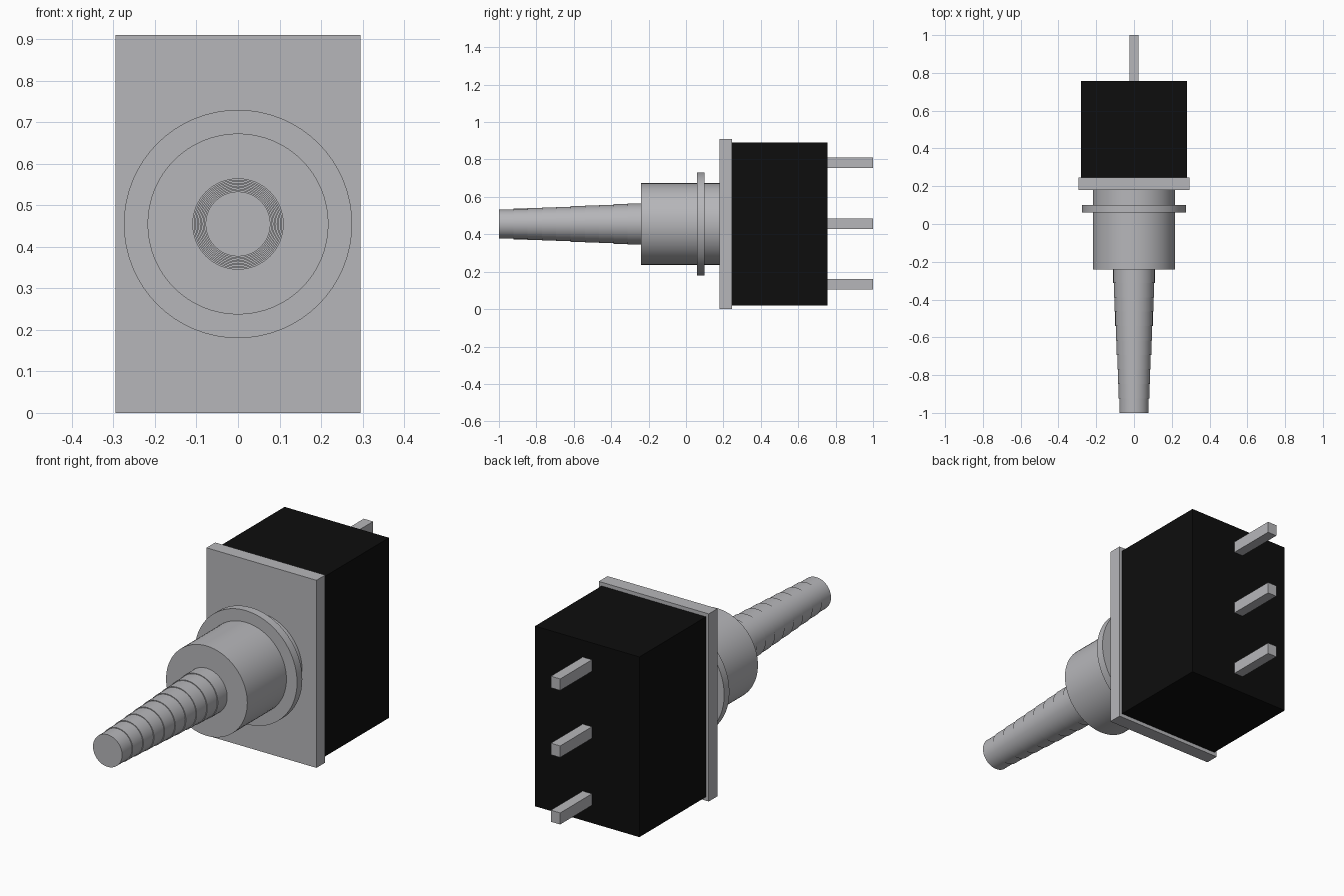
import bpy, bmesh, math
from mathutils import Matrix, Vector

if "Cube" in bpy.data.objects:
    bpy.data.objects.remove(bpy.data.objects["Cube"])

CZ = 0.455  # height of the switch axis


def material(name, rgb):
    m = bpy.data.materials.new(name)
    m.diffuse_color = (*rgb, 1)
    m.use_nodes = True
    m.node_tree.nodes["Principled BSDF"].inputs["Base Color"].default_value = m.diffuse_color
    return m


METAL = material("grey_metal", (0.47, 0.47, 0.49))
BLACK = material("black_plastic", (0.004, 0.004, 0.004))


def finish(bm, name, mat):
    bmesh.ops.recalc_face_normals(bm, faces=bm.faces)
    mesh = bpy.data.meshes.new(name)
    bm.to_mesh(mesh)
    bm.free()
    mesh.materials.append(mat)
    ob = bpy.data.objects.new(name, mesh)
    bpy.context.collection.objects.link(ob)
    return ob


def box(name, x, y0, y1, z0, z1, mat):
    """Box of half width x, spanning y0..y1 and z0..z1."""
    bm = bmesh.new()
    size = Matrix.Diagonal((2 * x, y1 - y0, z1 - z0, 1))
    place = Matrix.Translation((0, (y0 + y1) / 2, (z0 + z1) / 2))
    bmesh.ops.create_cube(bm, size=1, matrix=place @ size)
    return finish(bm, name, mat)


def turned(name, profile, mat, sides=64):
    """Revolve (radius, y) points around the switch axis and cap the ends."""
    bm = bmesh.new()
    rings = []
    for r, y in profile:
        angles = [2 * math.pi * i / sides for i in range(sides)]
        rings.append([bm.verts.new((r * math.cos(a), y, CZ + r * math.sin(a))) for a in angles])
    for a, b in zip(rings, rings[1:]):
        for i in range(sides):
            j = (i + 1) % sides
            bm.faces.new((a[i], a[j], b[j], b[i]))
    bm.faces.new(rings[0])
    bm.faces.new(rings[-1])
    ob = finish(bm, name, mat)
    bpy.ops.object.select_all(action='DESELECT')
    ob.select_set(True)
    bpy.context.view_layer.objects.active = ob
    bpy.ops.object.shade_smooth_by_angle(angle=math.radians(30))
    return ob


# Housing and mounting plate
box("housing", 0.28, 0.245, 0.757, 0.018, 0.892, BLACK)
box("mounting_plate", 0.295, 0.18, 0.247, 0, 0.91, METAL)

# Threaded bushing and its washer
turned("bushing", [(0.218, -0.24), (0.218, 0.182)], METAL)
turned("washer", [(0.275, 0.06), (0.275, 0.10)], METAL)

# Lever: ten cylinder steps narrowing towards the tip
STEPS = 10
profile = []
for i in range(STEPS):
    r = 0.078 + (0.110 - 0.078) * i / (STEPS - 1)
    for k in (i, i + 1):
        profile.append((r, -1 + 0.765 * k / STEPS))
turned("lever", profile, METAL)

# Three terminal pins
for i in (-1, 0, 1):
    z = 0.457 + 0.325 * i
    box(f"terminal_{i + 2}", 0.025, 0.755, 1.0, z - 0.028, z + 0.028, METAL)
